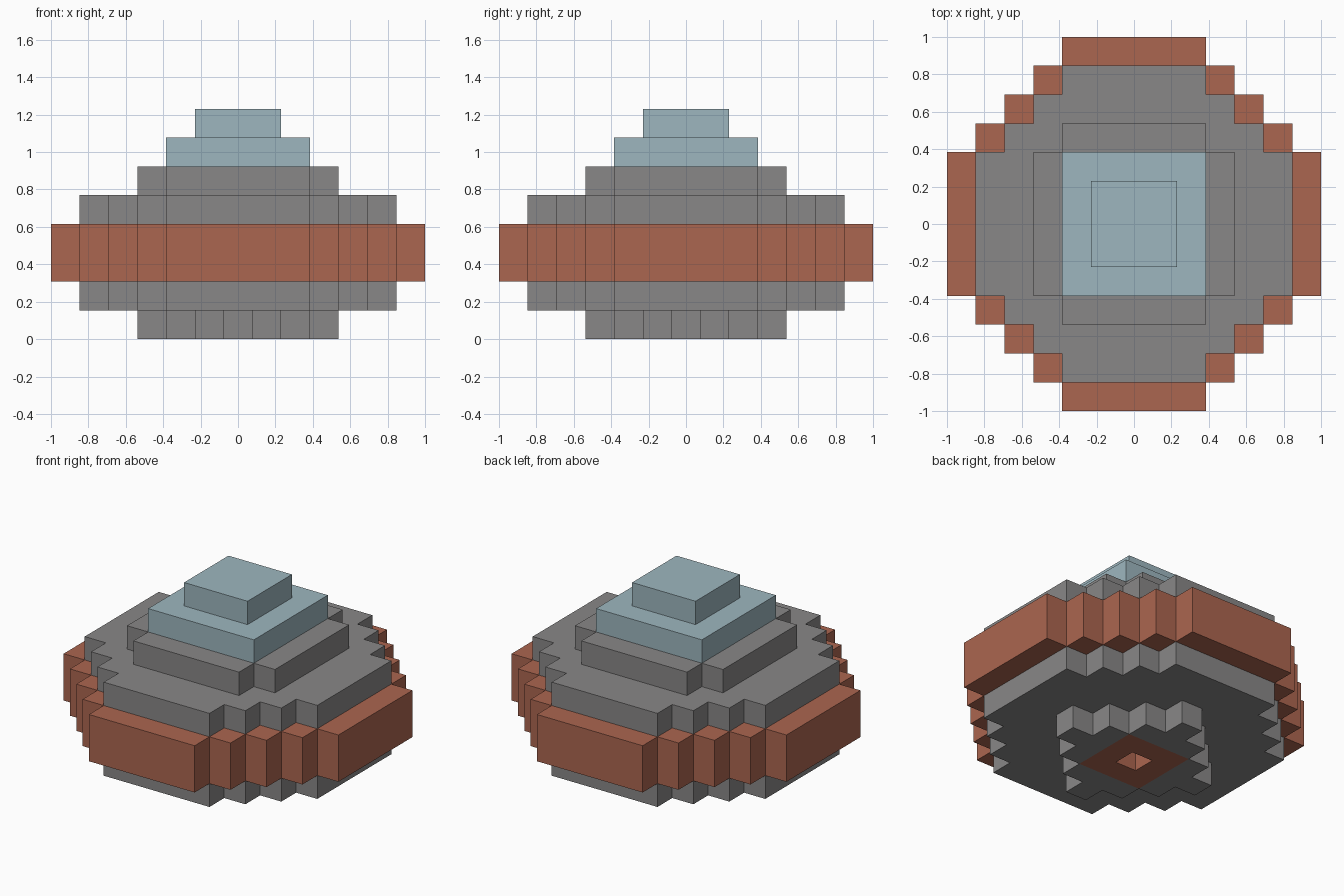
import bpy
import bmesh

if "Cube" in bpy.data.objects:
    bpy.data.objects.remove(bpy.data.objects["Cube"], do_unlink=True)

UNIT = 2 / 13  # block size


def make_material(name, rgb):
    mat = bpy.data.materials.new(name)
    mat.use_nodes = True
    color = (*rgb, 1)
    mat.diffuse_color = color
    mat.node_tree.nodes["Principled BSDF"].inputs["Base Color"].default_value = color
    return mat


grey = make_material("hull grey", (0.25, 0.245, 0.245))
rust = make_material("rust red", (0.41, 0.132, 0.08))
glass = make_material("pale blue", (0.34, 0.47, 0.52))


def stepped_layer(name, mat, reach, corner, bottom, height, hole=-1):
    """Slab of blocks: |i|,|j| <= reach, |i|+|j| <= corner, minus a square hole."""
    bm = bmesh.new()
    span = range(-reach, reach + 1)
    for i in span:
        for j in span:
            if abs(i) + abs(j) > corner or max(abs(i), abs(j)) <= hole:
                continue
            corners = ((-.5, -.5), (.5, -.5), (.5, .5), (-.5, .5))
            bm.faces.new([bm.verts.new(((i + a) * UNIT, (j + b) * UNIT, bottom * UNIT))
                          for a, b in corners])
    bmesh.ops.remove_doubles(bm, verts=bm.verts[:], dist=0.001)
    # Raise the flat plan into a closed slab
    result = bmesh.ops.extrude_face_region(bm, geom=bm.faces[:], use_keep_orig=True)
    raised = [g for g in result["geom"] if isinstance(g, bmesh.types.BMVert)]
    bmesh.ops.translate(bm, verts=raised, vec=(0, 0, height * UNIT))
    bmesh.ops.recalc_face_normals(bm, faces=bm.faces[:])
    bmesh.ops.dissolve_limit(bm, angle_limit=0.01, verts=bm.verts[:], edges=bm.edges[:])
    mesh = bpy.data.meshes.new(name)
    bm.to_mesh(mesh)
    bm.free()
    mesh.materials.append(mat)
    obj = bpy.data.objects.new(name, mesh)
    bpy.context.collection.objects.link(obj)
    return obj


# Underside: diamond base with a square thruster ring and open nozzle
stepped_layer("base_diamond", grey, 3, 3, 0, 1, hole=1)
stepped_layer("thruster_ring", rust, 1, 2, 0, 1, hole=0)
stepped_layer("nozzle_ceiling", rust, 0, 0, 0.99, 0.1)

# Saucer body with its wide rim
stepped_layer("lower_hull", grey, 5, 7, 1, 1)
stepped_layer("rim", rust, 6, 8, 2, 2)
stepped_layer("upper_hull", grey, 5, 7, 4, 1)
stepped_layer("dome_collar", grey, 3, 5, 5, 1)

# Stepped dome
stepped_layer("dome_lower", glass, 2, 4, 6, 1)
stepped_layer("dome_top", glass, 1, 2, 7, 1)
